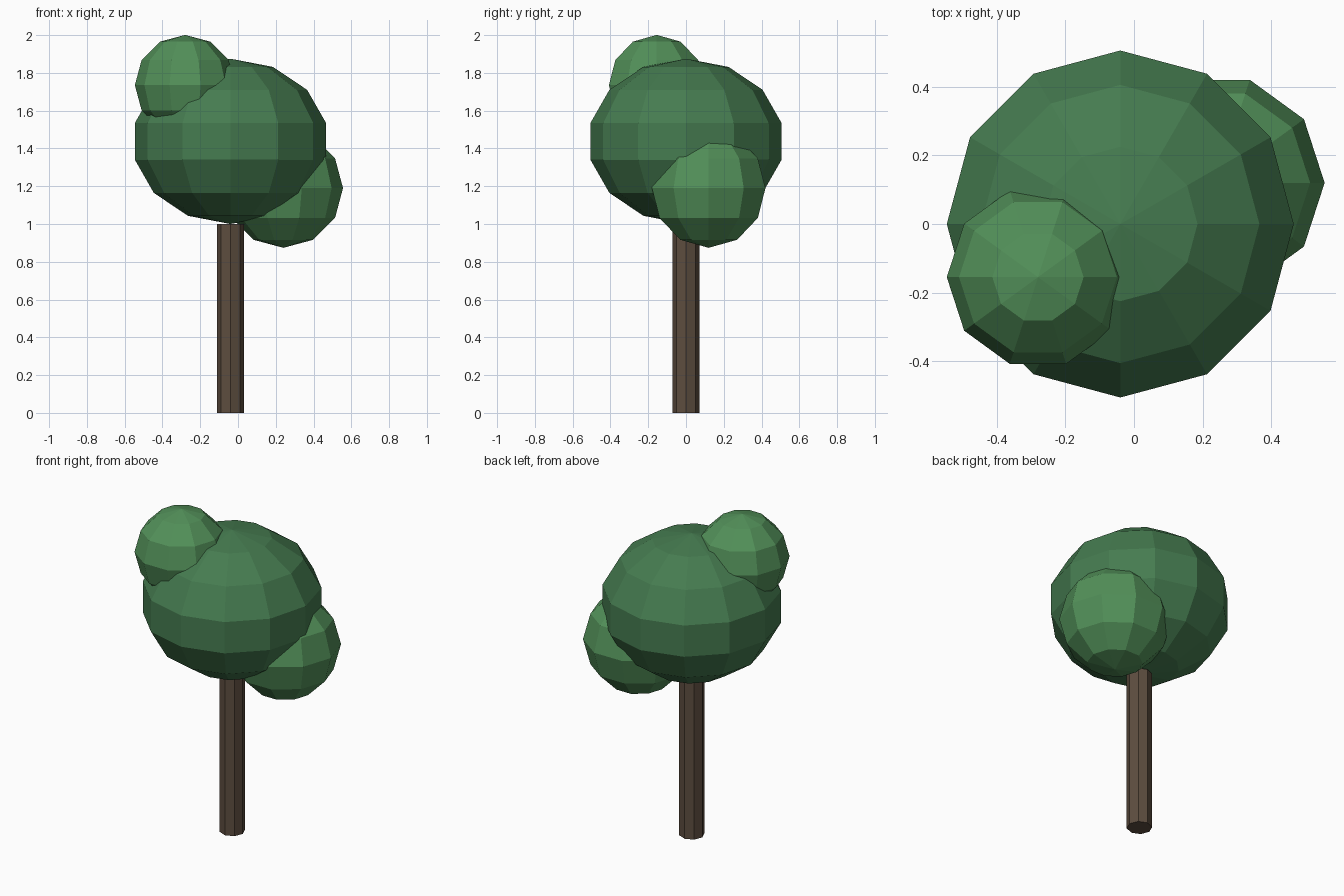
import bpy, math

if "Cube" in bpy.data.objects:
    bpy.data.objects.remove(bpy.data.objects["Cube"])


def paint(obj, name, color):
    mat = bpy.data.materials.new(name)
    mat.diffuse_color = (*color, 1)
    mat.use_nodes = True
    mat.node_tree.nodes["Principled BSDF"].inputs["Base Color"].default_value = mat.diffuse_color
    obj.data.materials.append(mat)


def foliage(name, center, radius, segments, rings, turn, squash, color):
    bpy.ops.mesh.primitive_uv_sphere_add(segments=segments, ring_count=rings,
                                         radius=radius, location=center,
                                         rotation=(0, 0, math.radians(turn)))
    obj = bpy.context.object
    obj.name = name
    obj.scale.z = squash
    paint(obj, name + "_green", color)


# Octagonal trunk, ending at the underside of the crown
bpy.ops.mesh.primitive_cylinder_add(vertices=8, radius=0.072, depth=1.0,
                                    location=(-0.04, 0, 0.5))
trunk = bpy.context.object
trunk.name = "trunk"
paint(trunk, "bark_brown", (0.11, 0.075, 0.05))

# Large slightly flattened crown and two smaller leaf clumps
foliage("main_crown", (-0.04, 0, 1.4375), 0.519, 12, 7, 0, 0.4375 / 0.519, (0.06, 0.2, 0.08))
foliage("upper_clump", (-0.28, -0.155, 1.735), 0.266, 10, 6, 90, 1, (0.085, 0.28, 0.1))
foliage("lower_clump", (0.24, 0.12, 1.19), 0.316, 10, 6, 90, 1, (0.085, 0.28, 0.1))
